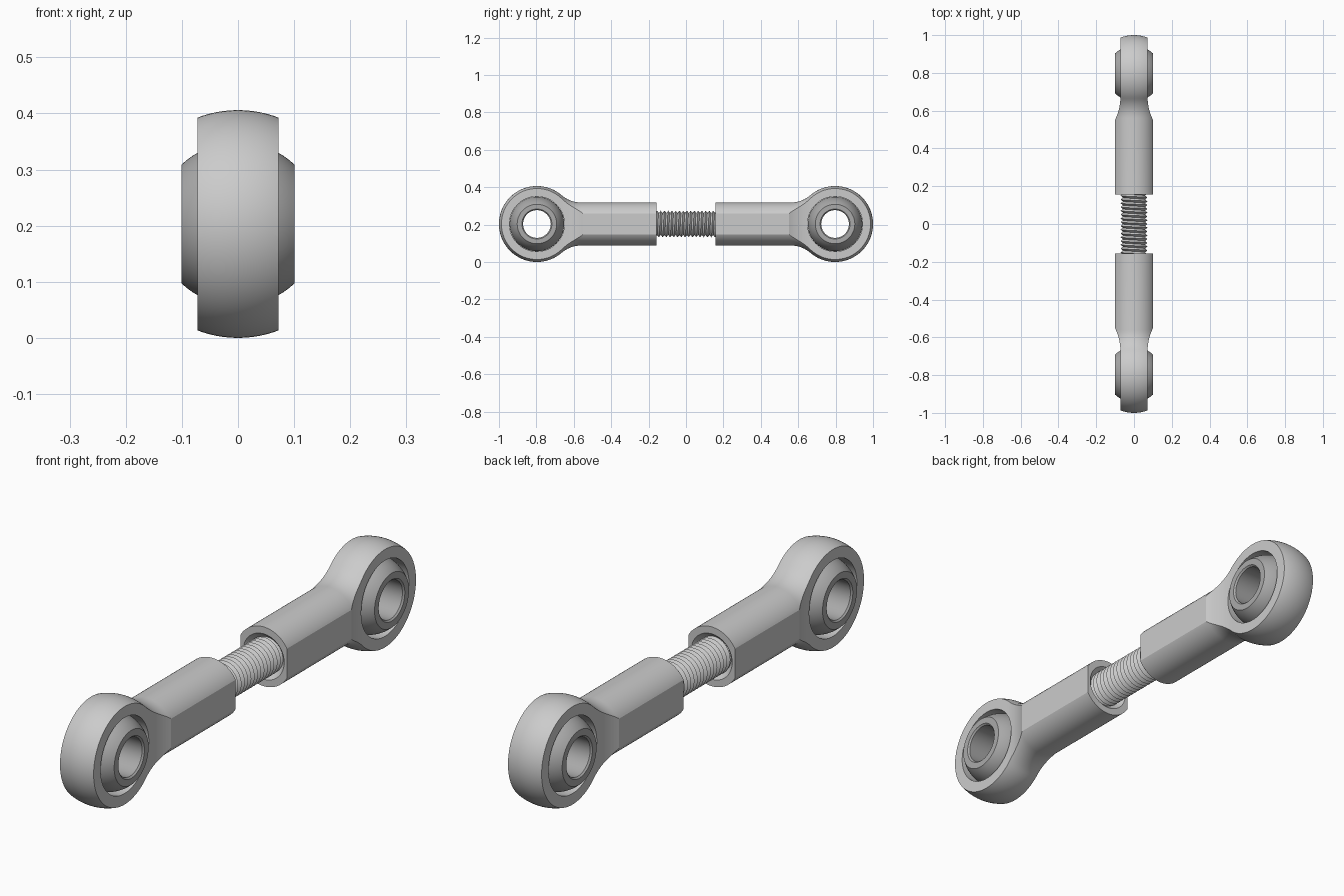
import bpy, bmesh
from math import sin, cos, pi, radians, sqrt, atan2, asin

if "Cube" in bpy.data.objects:
    bpy.data.objects.remove(bpy.data.objects["Cube"])

CZ = 0.203      # height of the rod axis
HY = 0.797      # distance of each eye centre from the middle
R = 0.203       # outer radius of the spherical eye


def make_object(name, bm):
    bmesh.ops.remove_doubles(bm, verts=bm.verts, dist=1e-5)
    bmesh.ops.recalc_face_normals(bm, faces=bm.faces)
    me = bpy.data.meshes.new(name)
    bm.to_mesh(me)
    bm.free()
    ob = bpy.data.objects.new(name, me)
    bpy.context.collection.objects.link(ob)
    return ob


def lathe(name, profile, axis, centre, closed=False, seg=96):
    """Revolve (axial, radius) points about a line along x or y."""
    bm = bmesh.new()
    rings = []
    for a, r in profile:
        ring = []
        for i in range(seg):
            t = 2 * pi * i / seg
            u, v = r * cos(t), r * sin(t)
            p = (a, u, v) if axis == 'x' else (u, a, v)
            ring.append(bm.verts.new([p[k] + centre[k] for k in range(3)]))
        rings.append(ring)
    n = len(rings)
    for j in range(n if closed else n - 1):
        a, b = rings[j], rings[(j + 1) % n]
        for i in range(seg):
            k = (i + 1) % seg
            bm.faces.new((a[i], a[k], b[k], b[i]))
    return make_object(name, bm)


def activate(ob):
    bpy.ops.object.select_all(action='DESELECT')
    ob.select_set(True)
    bpy.context.view_layer.objects.active = ob


def boolean(ob, cutter, operation):
    m = ob.modifiers.new("cut", 'BOOLEAN')
    m.operation, m.object, m.solver = operation, cutter, 'EXACT'
    activate(ob)
    bpy.ops.object.modifier_apply(modifier=m.name)
    bpy.data.objects.remove(cutter)


def smooth(ob):
    activate(ob)
    bpy.ops.object.shade_smooth_by_angle(angle=radians(20))


# Housing: shank, concave neck and spherical eye revolved about the rod axis
SR, NY = 0.115, 0.56
d = HY - NY
f = (d * d + SR * SR - R * R) / (2 * (R - SR))       # neck fillet radius
end = atan2(d, SR + f)
prof = [(0.4, 0), (0.4, 0.068), (0.178, 0.068), (0.157, 0.088), (0.157, SR)]
prof += [(NY + f * sin(end * i / 10), SR + f - f * cos(end * i / 10)) for i in range(11)]
start = pi - atan2(SR + f, d)
prof += [(HY + R * cos(start * (1 - i / 36)), R * sin(start * (1 - i / 36))) for i in range(1, 36)]
prof.append((HY + R, 0))
housing = lathe("rod_end_housing_back", prof, 'y', (0, 0, CZ))

# Side flats: wide on the shank, curving in to the thinner eye
W, T, Y0, Y1 = 0.1, 0.072, 0.552, 0.672
br = ((W - T) ** 2 + (Y1 - Y0) ** 2) / (2 * (W - T))
ba = asin((Y1 - Y0) / br)
side = [(W, 0.1)]
side += [(T + br * (1 - cos(ba * (1 - i / 10))), Y1 - br * sin(ba * (1 - i / 10))) for i in range(11)]
side.append((T, 1.1))
bm = bmesh.new()
outline = side + [(-x, y) for x, y in reversed(side)]
face = bm.faces.new([bm.verts.new((x, y, -0.2)) for x, y in outline])
ext = bmesh.ops.extrude_face_region(bm, geom=[face])
bmesh.ops.translate(bm, vec=(0, 0, 0.8), verts=[v for v in ext["geom"] if isinstance(v, bmesh.types.BMVert)])
boolean(housing, make_object("flat_cutter", bm), 'INTERSECT')

# Eye bore
bore = lathe("bore_cutter", [(-0.3, 0), (-0.3, 0.147), (0.3, 0.147), (0.3, 0)], 'x', (0, HY, CZ))
boolean(housing, bore, 'DIFFERENCE')

# Swivel ball with its own bore
BR, BX, HR = 0.146, 0.101, 0.074
ba = asin(BX / BR)
ball_prof = [(BR * sin(ba * i / 12), BR * cos(ba * i / 12)) for i in range(-12, 13)]
ball_prof += [(BX, HR + 0.006), (BX - 0.006, HR), (-BX + 0.006, HR), (-BX, HR + 0.006)]
ball = lathe("swivel_ball_back", ball_prof, 'x', (0, HY, CZ), closed=True)
steel = bpy.data.materials.new("dark_steel")
steel.diffuse_color = (0.4, 0.4, 0.4, 1)
steel.use_nodes = True
steel.node_tree.nodes["Principled BSDF"].inputs["Base Color"].default_value = steel.diffuse_color
ball.data.materials.append(steel)

# Opposite end: the same parts turned half round
for ob in (housing, ball):
    smooth(ob)
    twin = ob.copy()
    twin.data = ob.data.copy()
    twin.name = ob.name.replace("back", "front")
    twin.rotation_euler.z = pi
    bpy.context.collection.objects.link(twin)

# Threaded rod: one continuous helical V thread
PITCH, SEG, TURNS = 0.02, 36, 34
bm = bmesh.new()
root, crest = [], []
for k in range(SEG * (TURNS + 1) + 1):
    t = 2 * pi * k / SEG
    y = PITCH * (k / SEG - (TURNS + 1) / 2)
    root.append(bm.verts.new((0.059 * cos(t), y, CZ + 0.059 * sin(t))))
    crest.append(bm.verts.new((0.071 * cos(t), y + PITCH / 2, CZ + 0.071 * sin(t))))
for k in range(SEG * TURNS):
    bm.faces.new((root[k], root[k + 1], crest[k + 1], crest[k]))
    bm.faces.new((crest[k], crest[k + 1], root[k + SEG + 1], root[k + SEG]))
for v in [v for v in bm.verts if not v.link_faces]:
    bm.verts.remove(v)
smooth(make_object("threaded_rod", bm))
